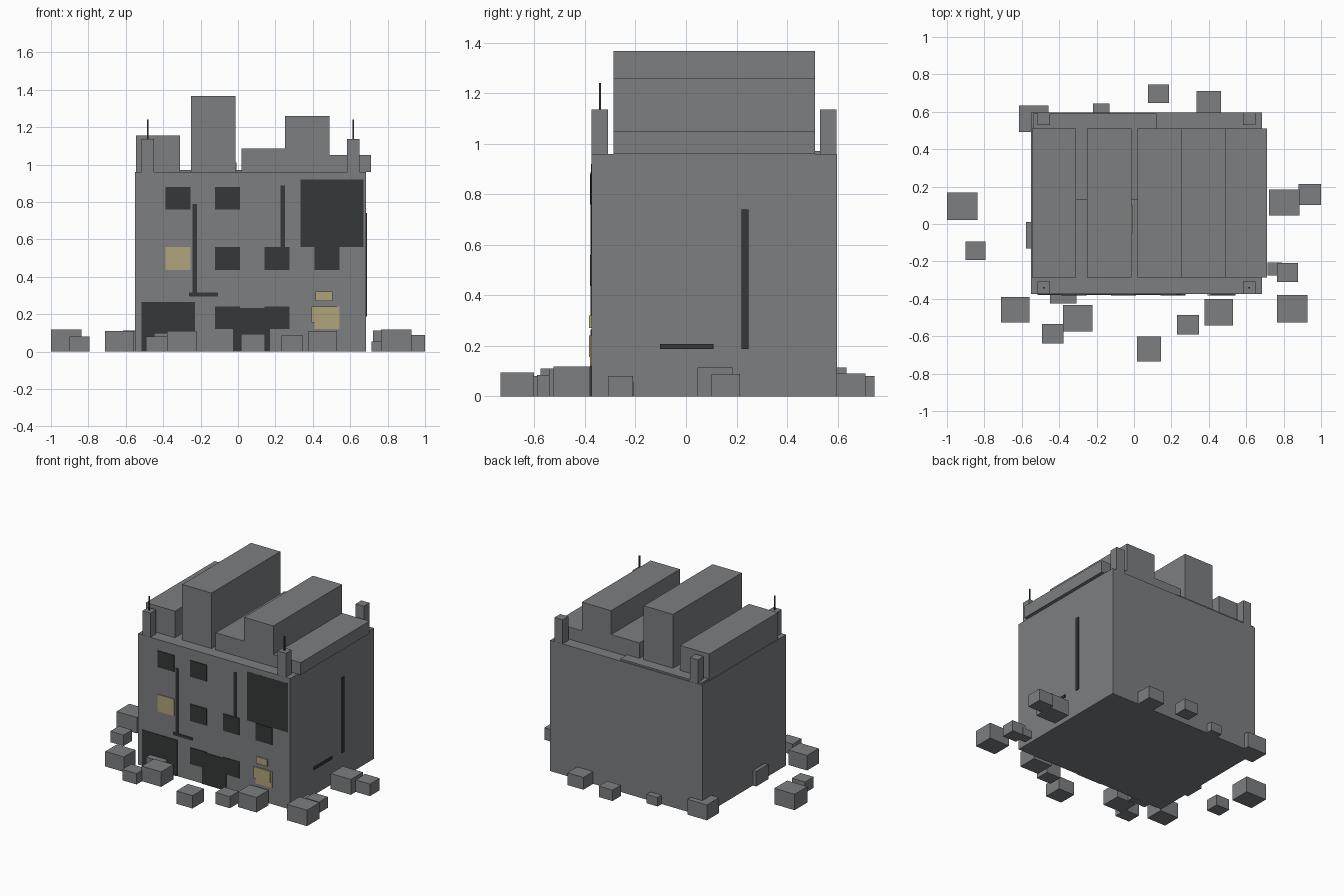
import bpy, bmesh


def material(name, rgb):
    m = bpy.data.materials.new(name)
    m.diffuse_color = (*rgb, 1)
    return m


CONCRETE = material("concrete_grey", (0.20, 0.21, 0.22))
DARK = material("dark_opening", (0.035, 0.04, 0.041))
LIT = material("warm_yellow", (0.43, 0.37, 0.20))


def box(name, x, y, z, mat):
    """Axis-aligned box from (min, max) ranges."""
    bm = bmesh.new()
    bmesh.ops.create_cube(bm, size=1)
    for v in bm.verts:
        v.co = [r[0] if c < 0 else r[1] for c, r in zip(v.co, (x, y, z))]
    mesh = bpy.data.meshes.new(name)
    bm.to_mesh(mesh)
    bm.free()
    mesh.materials.append(mat)
    ob = bpy.data.objects.new(name, mesh)
    bpy.context.collection.objects.link(ob)
    return ob


L, R, F, B, ROOF = -0.55, 0.685, -0.375, 0.597, 0.96

# Main block and thin roof slab
box("building_body", (L, R), (F, B), (0, ROOF), CONCRETE)
box("roof_slab", (-0.54, 0.12), (0.13, 0.59), (ROOF - 0.02, 0.972), CONCRETE)

# Broken upper storey: long blocks of uneven height
for i, (x0, x1, top) in enumerate([
        (-0.546, -0.31, 1.155), (-0.252, -0.014, 1.367), (0.02, 0.25, 1.085),
        (0.25, 0.488, 1.26), (0.488, 0.71, 1.05)]):
    box(f"roof_block_{i}", (x0, x1), (-0.287, 0.511), (ROOF, top), CONCRETE)

# Corner posts, antennas on the front pair
for x in (-0.482, 0.617):
    for y in (-0.341, 0.563):
        box("corner_post", (x - 0.033, x + 0.033), (y - 0.033, y + 0.033),
            (ROOF, 1.136), CONCRETE)
    box("antenna", (x - 0.004, x + 0.004), (-0.345, -0.337), (1.136, 1.24), DARK)


def front_plate(name, x, z, mat, proud=0.006):
    box(name, x, (F - proud, F + 0.001), z, mat)


# Window grid
columns = [(-0.387, -0.253), (-0.123, 0.012), (0.143, 0.275), (0.41, 0.543)]
rows = [(0.12, 0.24), (0.436, 0.56), (0.76, 0.88)]
lit = {(3, 0), (0, 1)}
missing = {(0, 0), (2, 2), (3, 2)}
for c, x in enumerate(columns):
    for r, z in enumerate(rows):
        if (c, r) not in missing:
            front_plate(f"window_{c}_{r}", x, z, LIT if (c, r) in lit else DARK)

# Door, burnt patches and yellow notices
front_plate("door", (-0.027, 0.17), (0, 0.233), DARK, 0.005)
front_plate("lower_burnt_patch", (-0.515, -0.23), (0, 0.265), DARK, 0.004)
front_plate("upper_burnt_patch", (0.335, 0.67), (0.56, 0.92), DARK, 0.0005)
front_plate("lower_notice", (0.393, 0.53), (0.155, 0.24), LIT, 0.0085)
front_plate("upper_notice", (0.415, 0.505), (0.27, 0.32), LIT, 0.0085)

# Cracks on the front and right walls
front_plate("front_crack_left", (-0.242, -0.22), (0.3, 0.79), DARK, 0.004)
front_plate("front_crack_foot", (-0.263, -0.108), (0.295, 0.315), DARK, 0.005)
front_plate("front_crack_right", (0.228, 0.25), (0.5, 0.888), DARK, 0.004)
box("side_crack_tall", (R - 0.001, R + 0.006), (0.22, 0.247), (0.187, 0.74), DARK)
box("side_crack_low", (R - 0.001, R + 0.006), (-0.103, 0.108), (0.187, 0.207), DARK)

# Small lit strip on the side of the tallest roof block
box("roof_light_strip", (-0.015, -0.009), (-0.05, 0.1), (0.962, 1.01), LIT)

# Rubble around the foot: centre x, centre y, width, depth, height
rubble = [
    (-0.918, 0.095, 0.165, 0.148, 0.117), (-0.848, -0.143, 0.107, 0.1, 0.08),
    (-0.634, -0.458, 0.152, 0.135, 0.11), (-0.434, -0.587, 0.115, 0.103, 0.08),
    (-0.378, -0.362, 0.143, 0.128, 0.1), (-0.3, -0.505, 0.158, 0.142, 0.11),
    (0.08, -0.668, 0.13, 0.134, 0.094), (0.288, -0.538, 0.117, 0.103, 0.085),
    (0.454, -0.472, 0.152, 0.14, 0.11), (0.847, -0.453, 0.163, 0.145, 0.117),
    (0.82, -0.259, 0.112, 0.1, 0.08), (0.752, -0.24, 0.078, 0.07, 0.055),
    (0.803, 0.115, 0.163, 0.14, 0.113), (0.94, 0.158, 0.12, 0.113, 0.088),
    (0.4, 0.652, 0.13, 0.118, 0.09), (0.13, 0.697, 0.112, 0.098, 0.08),
    (-0.175, 0.602, 0.09, 0.083, 0.065), (-0.535, 0.563, 0.158, 0.143, 0.113),
    (-0.503, -0.06, 0.148, 0.14, 0.11),
]
for i, (x, y, w, d, h) in enumerate(rubble):
    box(f"rubble_{i}", (x - w / 2, x + w / 2), (y - d / 2, y + d / 2), (0, h), CONCRETE)
